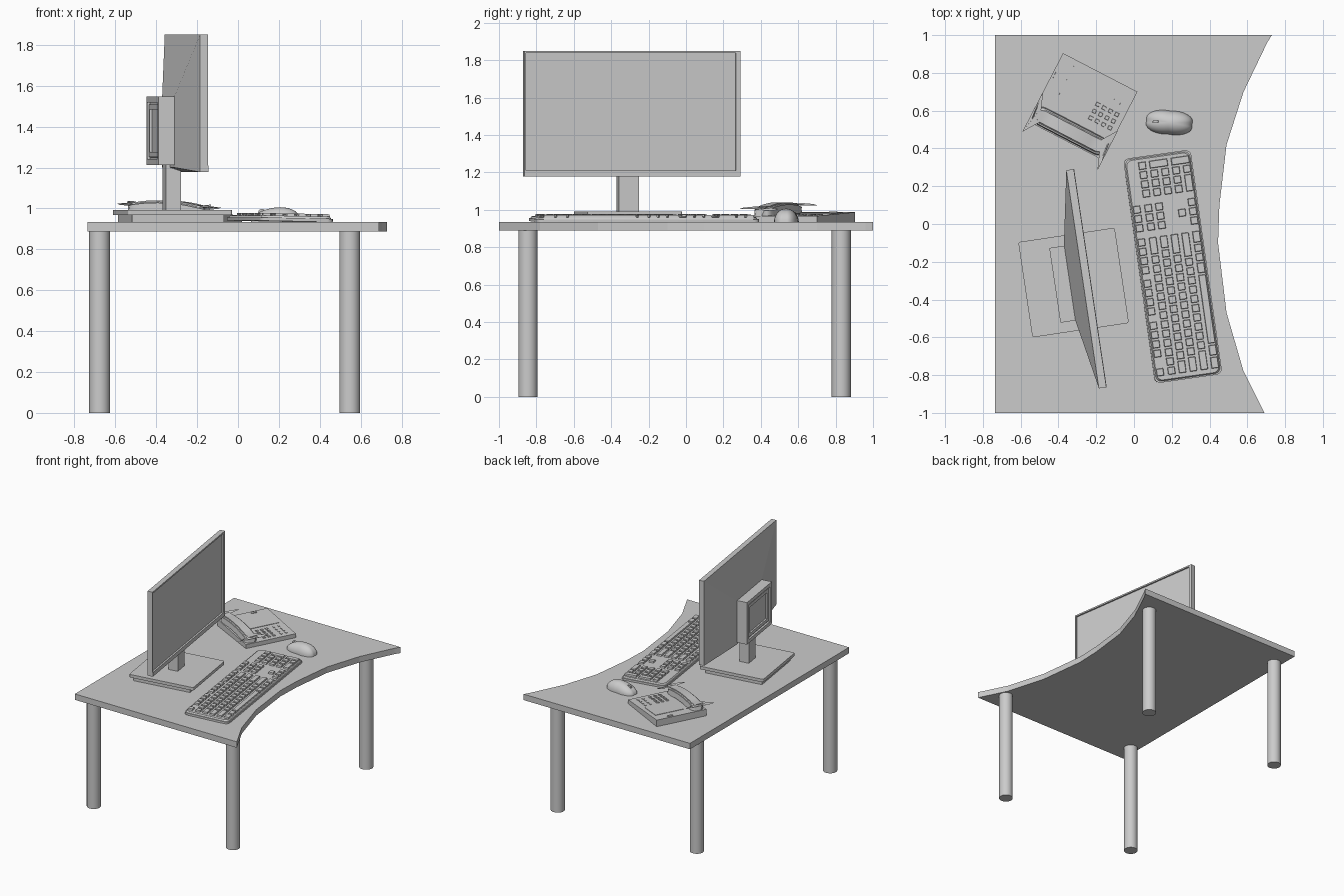
import bpy, bmesh, math
from mathutils import Matrix, Vector

if "Cube" in bpy.data.objects:
    bpy.data.objects.remove(bpy.data.objects["Cube"], do_unlink=True)

grey = bpy.data.materials.new("plain_grey")
grey.use_nodes = True
GREY = (0.6, 0.6, 0.6, 1)
grey.diffuse_color = GREY
grey.node_tree.nodes["Principled BSDF"].inputs["Base Color"].default_value = GREY


def frame(x, y, z, turn):
    return Matrix.Translation((x, y, z)) @ Matrix.Rotation(math.radians(turn), 4, "Z")


def finish(name, bm, mat=Matrix(), smooth=False):
    bmesh.ops.recalc_face_normals(bm, faces=bm.faces)
    me = bpy.data.meshes.new(name)
    bm.to_mesh(me)
    bm.free()
    me.materials.append(grey)
    ob = bpy.data.objects.new(name, me)
    ob.matrix_world = mat
    bpy.context.collection.objects.link(ob)
    if smooth:
        bpy.ops.object.select_all(action="DESELECT")
        ob.select_set(True)
        bpy.context.view_layer.objects.active = ob
        bpy.ops.object.shade_smooth_by_angle(angle=math.radians(40))
    return ob


def box(bm, lo, hi, radius=0, taper=0):
    """Box between two corners, with optional rounded upright edges and a narrower top."""
    lo, hi = Vector(lo), Vector(hi)
    m = Matrix.Translation((lo + hi) / 2) @ Matrix.Diagonal((*(hi - lo), 1))
    verts = bmesh.ops.create_cube(bm, size=1, matrix=m)["verts"]
    mid = (lo + hi) / 2
    for v in verts:
        if v.co.z > mid.z:
            v.co.x -= math.copysign(taper, v.co.x - mid.x)
            v.co.y -= math.copysign(taper, v.co.y - mid.y)
    if radius:
        edges = {e for v in verts for e in v.link_edges
                 if abs(e.verts[0].co.z - e.verts[1].co.z) > 1e-5}
        bmesh.ops.bevel(bm, geom=list(edges), offset=radius, segments=4,
                        affect="EDGES", profile=0.5)


def top_face(bm):
    return max(bm.faces, key=lambda f: f.calc_center_median().z)


# Desk top with a concave user side
TOP = 0.935
curve = [(0.73, 1), (0.705, 0.96), (0.58, 0.7), (0.49, 0.42), (0.452, 0.1),
         (0.445, -0.1), (0.49, -0.47), (0.58, -0.78), (0.69, -1)]
bm = bmesh.new()
outline = [bm.verts.new((x, y, 0.888)) for x, y in [(-0.735, -1), (-0.735, 1)] + curve]
slab = bm.faces.new(outline)
raised = bmesh.ops.extrude_face_region(bm, geom=[slab])["geom"]
for v in raised:
    if isinstance(v, bmesh.types.BMVert):
        v.co.z = TOP
finish("desk_top", bm)

# Legs
for side, x in (("back", -0.677), ("user", 0.547)):
    for end, y in (("left", -0.845), ("right", 0.83)):
        bm = bmesh.new()
        bmesh.ops.create_cone(bm, cap_ends=True, segments=32, radius1=0.051, radius2=0.051,
                              depth=0.888, matrix=Matrix.Translation((x, y, 0.444)))
        finish(f"{side}_{end}_leg", bm, smooth=True)

# Monitor stand
M = frame(-0.32, -0.31, 0, 8.5)
bm = bmesh.new()
box(bm, (-0.235, -0.23, TOP), (0.22, 0.23, 0.968))
box(bm, (-0.258, -0.255, 0.968), (0.258, 0.255, 0.992), radius=0.012)
finish("monitor_base", bm, M)
bm = bmesh.new()
box(bm, (-0.042, -0.055, 0.99), (0.034, 0.055, 1.25))
finish("monitor_neck", bm, M)

# Screen panel: recessed display in front, tapering bulge behind
bm = bmesh.new()
L, R, B, T = -0.574, 0.594, 1.178, 1.85
box(bm, (0.05, L, B), (0.078, R, T))
box(bm, (0.078, L, B), (0.092, R, B + 0.033))
box(bm, (0.078, L, T - 0.012), (0.09, R, T))
box(bm, (0.078, L, B + 0.033), (0.09, L + 0.01, T - 0.012))
box(bm, (0.078, R - 0.024, B + 0.033), (0.09, R, T - 0.012))
finish("monitor_panel", bm, M)
bm = bmesh.new()
rim = [bm.verts.new((0.05, y, z)) for y, z in ((L, B), (R, B), (R, T), (L, T))]
hub = [bm.verts.new((-0.02, y, z)) for y, z in ((-0.2, 1.2), (0.21, 1.2), (0.21, 1.55), (-0.2, 1.55))]
for i in range(4):
    j = (i + 1) % 4
    bm.faces.new((rim[i], rim[j], hub[j], hub[i]))
bm.faces.new(hub)
bm.faces.new(rim[::-1])
finish("monitor_back", bm, M)

# Rear mounting box with nested recesses
bm = bmesh.new()
box(bm, (-0.1, -0.2, 1.213), (-0.02, 0.2, 1.547))
rear = min(bm.faces, key=lambda f: f.calc_center_median().x)
for width, depth in ((0.04, -0.015), (0.012, 0.008), (0.035, -0.012)):
    bmesh.ops.inset_region(bm, faces=[rear], thickness=width)
    bmesh.ops.inset_region(bm, faces=[rear], thickness=0.001, depth=depth)
finish("monitor_mount_box", bm, M)

# Keyboard
K = frame(0.205, -0.225, TOP + 0.004, 8.1) @ Matrix.Rotation(math.radians(1.2), 4, "Y")
bm = bmesh.new()
box(bm, (-0.18, -0.6, -0.002), (0.18, 0.6, 0.014), radius=0.03)
box(bm, (-0.173, -0.593, 0.014), (0.173, 0.593, 0.024), radius=0.028, taper=0.006)
finish("keyboard_body", bm, K, smooth=True)

bm = bmesh.new()
KEY, PITCH = 0.04, 0.0495
rows = [-0.085, -0.027, 0.031, 0.089, 0.147]


def key(u, start, span=1.0, deep=KEY):
    box(bm, (u - KEY / 2, start, 0.02), (u - KEY / 2 + deep, start + span * PITCH - 0.009, 0.036), taper=0.003)


def key_row(u, start, spans):
    for s in spans:
        key(u, start, s)
        start += s * PITCH


MAIN, NAV, PAD = -0.565, 0.205, 0.382
for start in (MAIN, MAIN + 0.1, MAIN + 0.325, MAIN + 0.545, NAV):
    key_row(-0.146, start, [1] * (1 if start == MAIN else 3 if start == NAV else 4))
key_row(rows[0], MAIN, [1] * 13 + [2])
key_row(rows[1], MAIN, [1.5] + [1] * 12 + [1.5])
key_row(rows[2], MAIN, [1.75] + [1] * 11 + [2.25])
key_row(rows[3], MAIN, [2.25] + [1] * 10 + [2.75])
key_row(rows[4], MAIN, [1.4, 1.3, 7.6, 1.3, 1, 1, 1.4])
for u in rows[:2]:
    key_row(u, NAV, [1] * 3)
key(rows[3], NAV + PITCH)
key_row(rows[4], NAV, [1] * 3)
for u in rows[:4]:
    key_row(u, PAD, [1] * 3)
key_row(rows[4], PAD, [2, 1])
key(rows[0], PAD + 3 * PITCH)
for u in (rows[1], rows[3]):
    key(u, PAD + 3 * PITCH, deep=0.098)
finish("keyboard_keys", bm, K)

# Mouse: domed shell, high toward the palm end
P = frame(0.187, 0.537, TOP, -5)
bm = bmesh.new()
bmesh.ops.create_uvsphere(bm, u_segments=32, v_segments=20, radius=1)
bmesh.ops.bisect_plane(bm, geom=bm.verts[:] + bm.edges[:] + bm.faces[:], plane_co=(0, 0, 0),
                       plane_no=(0, 0, -1), clear_outer=True)
bmesh.ops.holes_fill(bm, edges=[e for e in bm.edges if e.is_boundary], sides=0)
for v in bm.verts:
    x, y, z = v.co
    square = 1 + 0.12 * abs(math.sin(2 * math.atan2(y, x)))
    v.co = (x * 0.12 * square, y * 0.062 * square, z * (0.07 + 0.012 * x))
finish("mouse_body", bm, P, smooth=True)
bm = bmesh.new()
bmesh.ops.create_cone(bm, cap_ends=True, segments=16, radius1=0.018, radius2=0.018, depth=0.012,
                      matrix=Matrix.Translation((-0.07, 0, 0.045)) @ Matrix.Rotation(math.pi / 2, 4, "X"))
finish("mouse_wheel", bm, P, smooth=True)

# Telephone body: a wedge falling toward the keypad end
F = frame(-0.272, 0.622, TOP, -27.4)
HALF, DEEP = 0.222, 0.203


def slope(u):
    return 0.042 - 0.045 * u


bm = bmesh.new()
box(bm, (-HALF, -DEEP, 0), (HALF, DEEP, 0.04))
for v in bm.verts:
    if v.co.z > 0.02:
        v.co.z = slope(v.co.x)
finish("phone_body", bm, F)

# Telephone buttons and display plate
S = F @ Matrix.Translation((0, 0, 0.042)) @ Matrix.Rotation(0.045, 4, "Y")
bm = bmesh.new()
for i in range(4):
    for j in range(3):
        u, w = 0.055 + 0.038 * i, -0.045 + 0.04 * j
        box(bm, (u, w, -0.003), (u + 0.022, w + 0.022, 0.005), taper=0.002)
    u = 0.055 + 0.038 * i
    box(bm, (u, 0.1, -0.003), (u + 0.02, 0.112, 0.004))
    box(bm, (u, 0.14, -0.003), (u + 0.02, 0.152, 0.004))
box(bm, (-0.21, 0.06, -0.003), (-0.19, 0.105, 0.005), radius=0.008)
finish("phone_buttons", bm, S)
bm = bmesh.new()
box(bm, (-0.14, -0.06, -0.003), (0.02, 0.17, 0.003))
finish("phone_display", bm, S)

# Handset: arched bar with swollen ends lying along the front of the phone
bm = bmesh.new()
box(bm, (-0.218, -0.196, -0.004), (0.218, -0.095, 0.05), radius=0.045, taper=0.006)
bmesh.ops.subdivide_edges(bm, edges=[e for e in bm.edges if e.calc_length() > 0.25], cuts=12)
for v in bm.verts:
    t = v.co.x / 0.218
    v.co.z += 0.012 * (1 - t * t) - 0.012 * t * t
bmesh.ops.bevel(bm, geom=[e for e in bm.edges if len(e.link_faces) == 2
                          and all(w.co.z > 0.02 for w in e.verts)
                          and e.calc_face_angle() > 0.8],
                offset=0.012, segments=3, affect="EDGES")
finish("phone_handset", bm, S, smooth=True)
